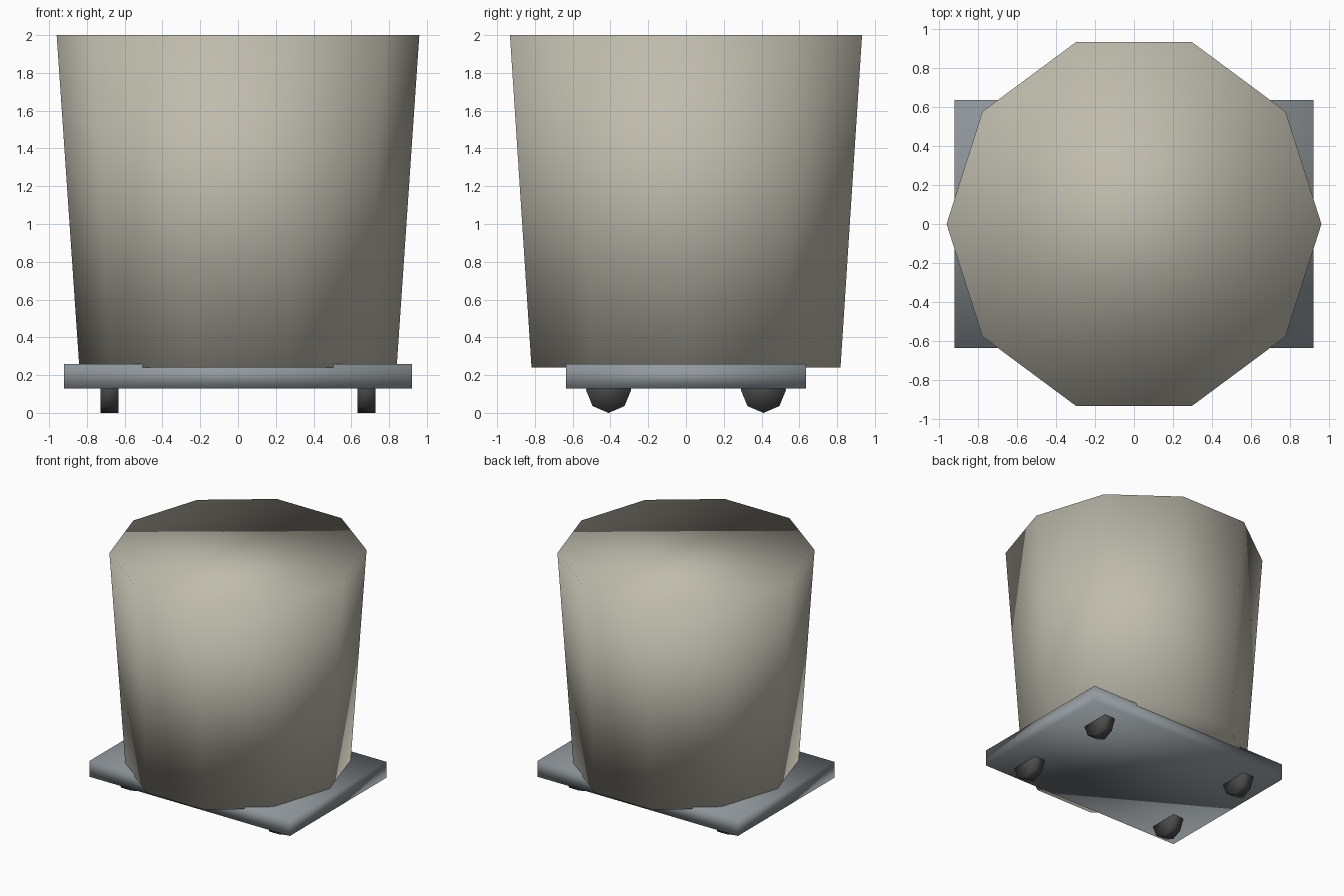
import bpy, bmesh, math
from mathutils import Matrix

cube = bpy.data.objects.get("Cube")
if cube:
    bpy.data.objects.remove(cube, do_unlink=True)


def material(name, rgb):
    mat = bpy.data.materials.new(name)
    mat.use_nodes = True
    mat.diffuse_color = (*rgb, 1)
    mat.node_tree.nodes["Principled BSDF"].inputs["Base Color"].default_value = (*rgb, 1)
    return mat


def finish(name, bm, mat):
    """Turn a bmesh into a smooth-shaded object."""
    bmesh.ops.recalc_face_normals(bm, faces=bm.faces)
    for face in bm.faces:
        face.smooth = True
    mesh = bpy.data.meshes.new(name)
    bm.to_mesh(mesh)
    bm.free()
    mesh.materials.append(mat)
    obj = bpy.data.objects.new(name, mesh)
    bpy.context.collection.objects.link(obj)
    return obj


def prism(name, sides, rings, mat, turn=None):
    """Capped loft through rings of (radius x, radius y, height)."""
    bm = bmesh.new()
    loops = []
    for rx, ry, z in rings:
        angles = [math.tau * i / sides for i in range(sides)]
        loops.append([bm.verts.new((rx * math.cos(a), ry * math.sin(a), z)) for a in angles])
    for low, high in zip(loops, loops[1:]):
        for i in range(sides):
            j = (i + 1) % sides
            bm.faces.new((low[i], low[j], high[j], high[i]))
    bm.faces.new(loops[0][::-1])
    bm.faces.new(loops[-1])
    if turn:
        bm.transform(turn)
    return finish(name, bm, mat)


beige = material("warm beige", (0.52, 0.50, 0.42))
grey = material("blue grey", (0.29, 0.32, 0.34))
rubber = material("dark rubber", (0.07, 0.07, 0.07))

# Tapered ten-sided bin
prism("bin_body", 10, [(0.84, 0.86, 0.24), (0.96, 0.98, 2.0)], beige)

# Flat trolley plate
bm = bmesh.new()
bmesh.ops.create_cube(bm, size=1, matrix=Matrix.Translation((0, 0, 0.193)) @ Matrix.Diagonal((1.84, 1.27, 0.13, 1)))
finish("base_plate", bm, grey)

# Four wheels with their axles along x
for side, x in (("left", 0.68), ("right", -0.68)):
    for end, y in (("front", -0.41), ("back", 0.41)):
        turn = Matrix.Translation((x, y, 0.123)) @ Matrix.Rotation(math.pi / 2, 4, "Y")
        prism(f"{end}_{side}_wheel", 8, [(0.123, 0.12, -0.047), (0.123, 0.12, 0.047)], rubber, turn)
